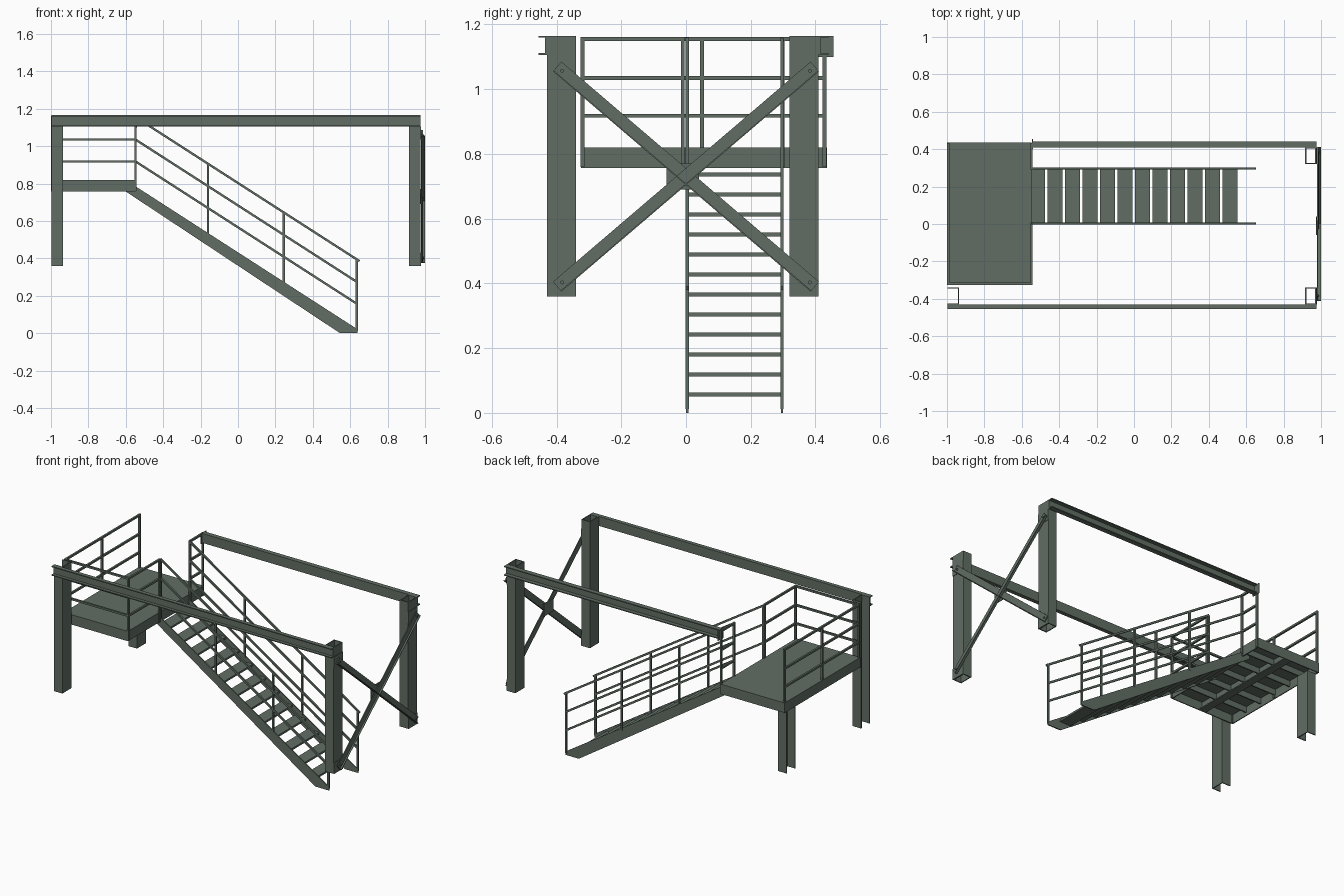
import bpy, bmesh
from mathutils import Vector, Matrix

if "Cube" in bpy.data.objects:
    bpy.data.objects.remove(bpy.data.objects["Cube"])

steel = bpy.data.materials.new("grey green steel")
steel.use_nodes = True
COLOUR = (0.12, 0.155, 0.127, 1)
steel.diffuse_color = COLOUR
steel.node_tree.nodes["Principled BSDF"].inputs["Base Color"].default_value = COLOUR


class Part:
    """Collects simple solids into one named object."""

    def __init__(self):
        self.bm = bmesh.new()

    def box(self, x0, x1, y0, y1, z0, z1):
        size = Matrix.Diagonal((x1 - x0, y1 - y0, z1 - z0, 1))
        mid = Matrix.Translation(((x0 + x1) / 2, (y0 + y1) / 2, (z0 + z1) / 2))
        bmesh.ops.create_cube(self.bm, size=1, matrix=mid @ size)

    def bar(self, a, b, wide, deep, side):
        # straight bar from a to b; 'side' is the direction of its width
        a, b = Vector(a), Vector(b)
        along = (b - a).normalized()
        side = Vector(side)
        up = along.cross(side).normalized()
        frame = Matrix((along, side, up)).transposed().to_4x4()
        size = Matrix.Diagonal(((b - a).length, wide, deep, 1))
        bmesh.ops.create_cube(self.bm, size=1, matrix=Matrix.Translation((a + b) / 2) @ frame @ size)

    def plate(self, outline, y, thick):
        # outline in x, z extruded along y
        face = self.bm.faces.new([self.bm.verts.new((x, y, z)) for x, z in outline])
        new = bmesh.ops.extrude_face_region(self.bm, geom=[face])["geom"]
        bmesh.ops.translate(self.bm, vec=(0, thick, 0),
                            verts=[v for v in new if isinstance(v, bmesh.types.BMVert)])

    def done(self, name):
        bmesh.ops.recalc_face_normals(self.bm, faces=self.bm.faces)
        mesh = bpy.data.meshes.new(name)
        self.bm.to_mesh(mesh)
        self.bm.free()
        mesh.materials.append(steel)
        bpy.context.collection.objects.link(bpy.data.objects.new(name, mesh))


T = 0.006                       # steel plate thickness
FOOT, TOP, DECK = 0.36, 1.165, 0.82
SIDES = {"front": (-0.43, -0.34), "back": (0.32, 0.41)}

# columns: open channels under the platform, closed ones at the braced end
for side, (y0, y1) in SIDES.items():
    top = TOP if side == "front" else 0.76
    p = Part()
    p.box(-0.996, -0.936, y0, y0 + T, FOOT, top)
    p.box(-0.996, -0.936, y1 - T, y1, FOOT, top)
    p.box(-0.936 - T, -0.936, y0 + T, y1 - T, FOOT, top)
    p.done(side + "_platform_column")

    p = Part()
    for y in (y0, y1 - T):
        p.box(0.915, 0.975, y, y + T, FOOT, TOP)
    for x in (0.915, 0.975 - T):
        p.box(x, x + T, y0 + T, y1 - T, FOOT, TOP)
    # connection plates for the braces
    for z in (FOOT, 1.035):
        p.box(0.975, 0.978, y0, y1, z, z + 0.07)
    p.done(side + "_braced_column")

# channel beams with outward flanges
for name, x0, web, out in (("front_beam", -0.996, -0.43, -0.455),
                           ("back_beam", -0.54, 0.41, 0.44)):
    p = Part()
    lo, hi = sorted((web, out))
    for z in (1.105, TOP - T):
        p.box(x0, 0.975, lo, hi, z, z + T)
    lo, hi = sorted((web, web + (T if out > web else -T)))
    p.box(x0, 0.975, lo, hi, 1.105 + T, TOP - T)
    p.done(name)

p = Part()
p.box(-0.545, -0.54, 0.40, 0.455, 1.1, TOP)
p.done("beam_end_plate")

# diagonal angle braces
for name, s, x in (("falling_brace", 1, 0.978), ("rising_brace", -1, 0.984)):
    p = Part()
    a, b = Vector((x + 0.003, -0.398 * s, 1.07)), Vector((x + 0.003, 0.398 * s, 0.39))
    p.bar(a, b, 0.006, 0.04, (1, 0, 0))
    lip = (b - a).normalized().cross(Vector((1, 0, 0))) * 0.018
    if lip.z > 0:
        lip = -lip
    reach = 1.0 - x
    shift = Vector((reach / 2 - 0.003, 0, 0))
    p.bar(a + lip + shift, b + lip + shift, reach, 0.004, (1, 0, 0))
    # bolts
    for end, other in ((a, b), (b, a)):
        spot = end + (other - end).normalized() * 0.02 + Vector((0.005, 0, 0))
        bmesh.ops.create_cone(p.bm, cap_ends=True, segments=10, radius1=0.006, radius2=0.006,
                              depth=0.006, matrix=Matrix.Translation(spot) @ Matrix.Rotation(1.5708, 4, "Y"))
    p.done(name)

p = Part()
p.box(0.974, 0.978, -0.06, 0.04, 0.69, 0.77)
p.done("brace_centre_plate")

# platform: deck, edge fascia and joists
X0, X1, Y0, Y1 = -1.0, -0.548, -0.325, 0.436
p = Part()
p.box(X0, X1, Y0, Y1, DECK - 0.008, DECK)
p.done("platform_deck")
p = Part()
for y in (Y0, Y1 - T):
    p.box(X0, X1, y, y + T, 0.757, DECK - 0.008)
for x in (X0, X1 - T):
    p.box(x, x + T, Y0 + T, Y1 - T, 0.757, DECK - 0.008)
p.done("platform_edge")
p = Part()
for i in range(1, 6):
    y = Y0 + (Y1 - Y0) * i / 6
    p.box(X0 + T, X1 - T, y - 0.004, y + 0.004, 0.775, DECK - 0.008)
xm = (X0 + X1) / 2
p.box(xm - 0.025, xm + 0.025, Y0 + T, Y1 - T, 0.757, 0.764)
p.box(xm - 0.003, xm + 0.003, Y0 + T, Y1 - T, 0.764, DECK - 0.008)
p.done("platform_joists")

# platform railings: runs of posts joined by three rails
R = 0.012
LEVELS = (1.155, 1.035, 0.918)
XW, XE, YF, YB = X0 + 0.007, X1, Y0 + 0.005, Y1 - 0.008
runs = {
    "front_railing": [(XW, YF), (XE, YF)],
    "outer_railing": [(XW, YF), (XW, 0.05), (XW, YB)],
    "landing_railing": [(XE, YF), (XE, -0.01)],
    "short_railing": [(XE, 0.298), (XE, YB)],
}
for name, posts in runs.items():
    p = Part()
    for x, y in posts:
        p.box(x - R / 2, x + R / 2, y - R / 2, y + R / 2, 0.76, LEVELS[0] + R / 2)
    a, b = posts[0], posts[-1]
    for z in LEVELS:
        p.bar((*a, z), (*b, z), R, R, (0, 0, 1))
    p.done(name)

# stair: stringers, treads and sloping handrails
SLOPE = -0.643
STRINGER = [(-0.60, 0.757), (0.545, 0), (0.64, 0), (0.64, 0.02), (-0.548, 0.785), (-0.6, 0.785)]
for name, y in (("front", 0.0), ("back", 0.293)):
    p = Part()
    p.plate(STRINGER, y, 0.007)
    p.done(name + "_stringer")

    p = Part()
    yc = y + 0.0035
    for x in (-0.548, -0.16, 0.245, 0.635):
        foot = max(0, 0.42 + SLOPE * x)
        top = 0.802 + SLOPE * x
        p.box(x - R / 2, x + R / 2, yc - 0.005, yc + 0.005, foot, top)
    for i, z in enumerate(LEVELS):
        end = 0.65 if i == 0 else 0.635
        p.bar((-0.548, yc, z), (end, yc, z + SLOPE * (end + 0.548)), 0.01, R, (0, 1, 0))
    p.done(name + "_stair_railing")

p = Part()
for i in range(12):
    x, z = -0.515 + 0.0935 * i, 0.736 - 0.0617 * i
    p.box(x - 0.04, x + 0.04, 0.007, 0.293, z - 0.006, z + 0.006)
p.done("stair_treads")
